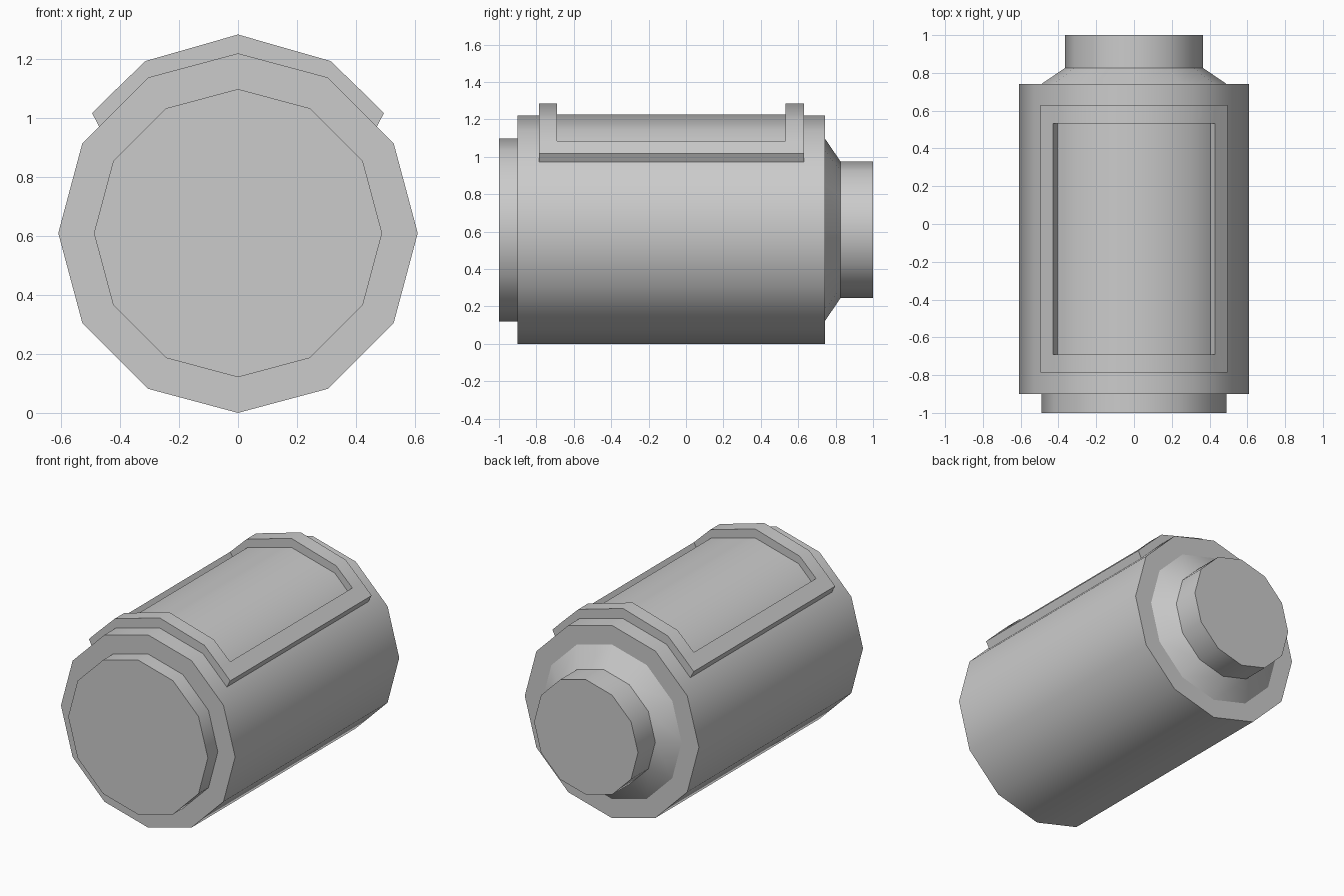
import bpy, bmesh
from math import sin, cos, pi, radians

if "Cube" in bpy.data.objects:
    bpy.data.objects.remove(bpy.data.objects["Cube"])

SIDES, CENTRE_Z = 12, 0.61


def finish(bm, name):
    bmesh.ops.recalc_face_normals(bm, faces=bm.faces)
    mesh = bpy.data.meshes.new(name)
    bm.to_mesh(mesh)
    bm.free()
    obj = bpy.data.objects.new(name, mesh)
    bpy.context.collection.objects.link(obj)
    bpy.ops.object.select_all(action='DESELECT')
    obj.select_set(True)
    bpy.context.view_layer.objects.active = obj
    bpy.ops.object.shade_smooth_by_angle(angle=radians(35))
    return obj


def lathe_y(name, profile):
    """Closed turned solid along y from (y, radius) pairs."""
    bm = bmesh.new()
    rings = []
    for y, r in profile:
        angles = [2 * pi * i / SIDES for i in range(SIDES)]
        rings.append([bm.verts.new((r * sin(a), y, CENTRE_Z + r * cos(a))) for a in angles])
    for a, b in zip(rings, rings[1:]):
        for i in range(SIDES):
            j = (i + 1) % SIDES
            bm.faces.new((a[i], a[j], b[j], b[i]))
    bm.faces.new(rings[0])
    bm.faces.new(rings[-1])
    return finish(bm, name)


def mirrored(half):
    return [(-x, z) for x, z in reversed(half[1:])] + half


# Canister body with front lip, rear shoulder and neck
lathe_y("canister_body", [(-1, 0.489), (-0.9, 0.489), (-0.9, 0.61), (0.742, 0.61),
                          (0.742, 0.489), (0.827, 0.364), (1, 0.364)])

# Raised frame wrapped over the top, with a recessed panel inside it
top = mirrored([(0, 1.284), (0.314, 1.194), (0.428, 1.084), (0.495, 1.017)])
low = mirrored([(0, 1.22), (0.305, 1.138), (0.405, 1.038), (0.47, 0.972)])
rows = [-0.785, -0.69, 0.533, 0.63]
last_c, last_r = len(top) - 1, len(rows) - 1

bm = bmesh.new()
upper, lower = {}, {}
for c in range(len(top)):
    for r, y in enumerate(rows):
        upper[c, r] = bm.verts.new((top[c][0], y, top[c][1]))
        inside = 0 < c < last_c and 0 < r < last_r
        lower[c, r] = bm.verts.new((low[c][0], y, low[c][1] + (0.007 if inside else -0.003)))


def is_frame(c, r):
    return 0 <= c < last_c and 0 <= r < last_r and (c in (0, last_c - 1) or r in (0, last_r - 1))


for c in range(last_c):
    for r in range(last_r):
        corners = [(c, r), (c + 1, r), (c + 1, r + 1), (c, r + 1)]
        layer = upper if is_frame(c, r) else lower
        bm.faces.new([layer[k] for k in corners])
        if not is_frame(c, r):
            continue
        # walls wherever the frame meets the panel or the outside
        for k, (dc, dr) in enumerate([(0, -1), (1, 0), (0, 1), (-1, 0)]):
            if not is_frame(c + dc, r + dr):
                a, b = corners[k], corners[(k + 1) % 4]
                bm.faces.new((upper[b], upper[a], lower[a], lower[b]))
bmesh.ops.delete(bm, geom=[v for v in bm.verts if not v.link_faces], context='VERTS')
finish(bm, "top_panel_frame")
